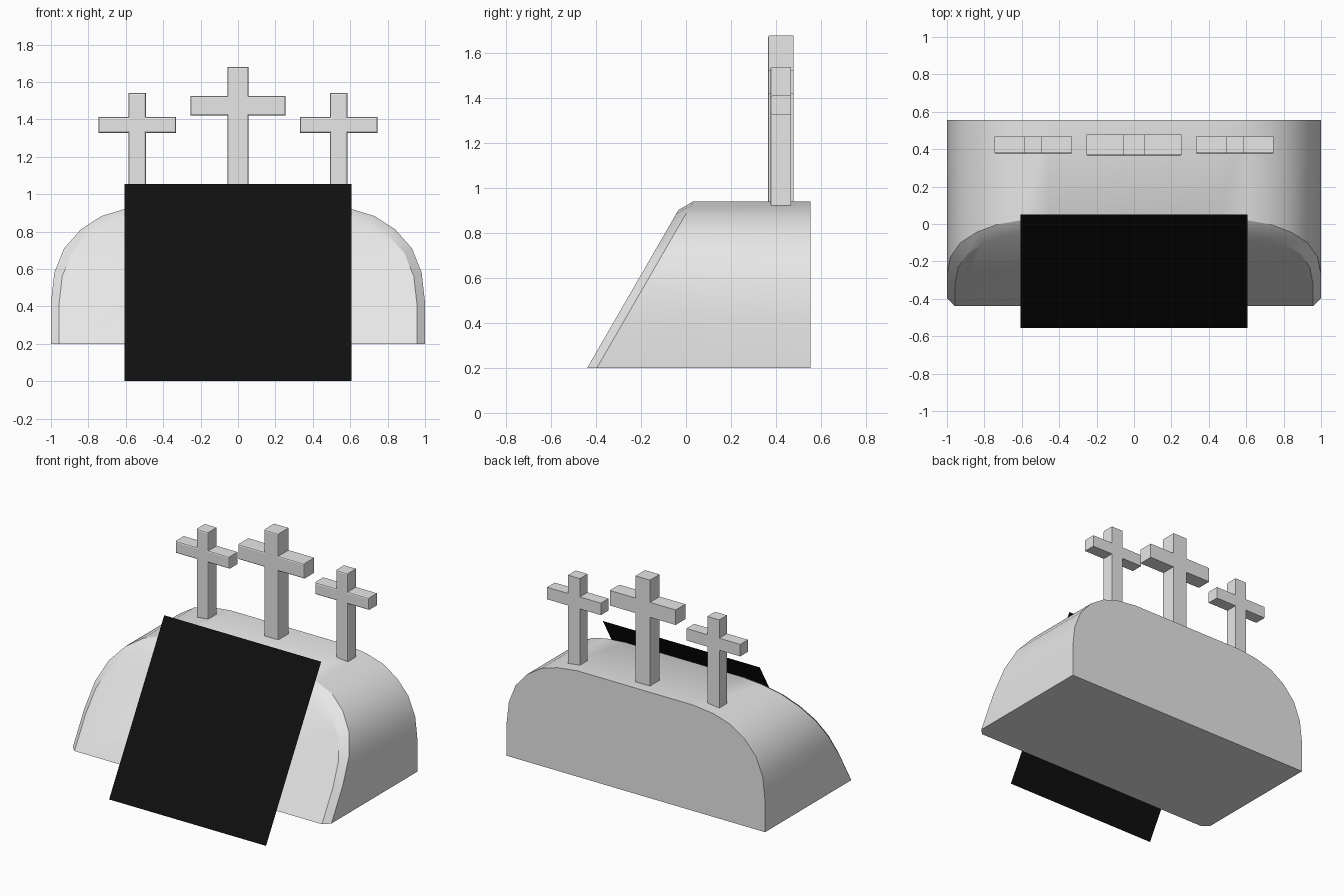
import bpy, bmesh, math

cube = bpy.data.objects.get("Cube")
if cube:
    bpy.data.objects.remove(cube, do_unlink=True)


def material(name, value):
    m = bpy.data.materials.new(name)
    m.use_nodes = True
    color = (value, value, value, 1)
    m.diffuse_color = color
    m.node_tree.nodes["Principled BSDF"].inputs["Base Color"].default_value = color
    return m


stone = material("light_stone", 0.8)
black = material("black_panel", 0.005)


def finish(name, bm, mat, smooth=False):
    mesh = bpy.data.meshes.new(name)
    bm.to_mesh(mesh)
    bm.free()
    mesh.materials.append(mat)
    obj = bpy.data.objects.new(name, mesh)
    bpy.context.collection.objects.link(obj)
    if smooth:
        bpy.ops.object.select_all(action="DESELECT")
        obj.select_set(True)
        bpy.context.view_layer.objects.active = obj
        bpy.ops.object.shade_smooth_by_angle(angle=math.radians(30))
    return obj


BASE = 0.2
BEVEL = 0.043
BACK = 0.555


def slope_y(z):
    """Depth of the leaning front at a given height."""
    return -0.555 + z / math.tan(math.radians(60))


# Domed body: back outline, front rim and inset front face bridged together
half = [(1, BASE), (1, 0.42), (0.982, 0.58), (0.93, 0.71), (0.84, 0.812),
        (0.73, 0.883), (0.605, 0.921), (0.45, 0.94)]
outline = half + [(-x, z) for x, z in reversed(half)]
bm = bmesh.new()
back = [bm.verts.new((x, BACK, z)) for x, z in outline]
rim = [bm.verts.new((x, slope_y(z) + BEVEL, z)) for x, z in outline]
face = []
for x, z in outline:
    zi = BASE + (z - BASE) * 0.95
    face.append(bm.verts.new((x * (1 - BEVEL), slope_y(zi), zi)))
n = len(outline)
for a, b in ((back, rim), (rim, face)):
    for i in range(n - 1):
        bm.faces.new((a[i], a[i + 1], b[i + 1], b[i]))
bm.faces.new(back)
bm.faces.new(face)
bm.faces.new((back[0], rim[0], face[0], face[-1], rim[-1], back[-1]))
bmesh.ops.recalc_face_normals(bm, faces=bm.faces)
finish("domed_body", bm, stone, smooth=True)

# Flat panel resting on the leaning front
bm = bmesh.new()
top = 1.055
corners = [(-0.607, 0), (0.607, 0), (0.607, top), (-0.607, top)]
bm.faces.new([bm.verts.new((x, slope_y(z) - 0.002, z)) for x, z in corners])
finish("front_panel", bm, black)


# Crosses: extruded outline with softened front edges
def cross(name, cx, post, arm, arm_low, arm_high, top, front, rear):
    right = [(post, 0.92), (post, arm_low), (arm, arm_low),
             (arm, arm_high), (post, arm_high), (post, top)]
    pts = right + [(-x, z) for x, z in reversed(right)]
    bm = bmesh.new()
    f = [bm.verts.new((cx + x, front, z)) for x, z in pts]
    r = [bm.verts.new((cx + x, rear, z)) for x, z in pts]
    front_face = bm.faces.new(f)
    bm.faces.new(r)
    for i in range(len(pts)):
        j = (i + 1) % len(pts)
        bm.faces.new((f[i], f[j], r[j], r[i]))
    bmesh.ops.recalc_face_normals(bm, faces=bm.faces)
    bmesh.ops.bevel(bm, geom=list(front_face.edges), offset=0.009,
                    segments=2, profile=0.5, affect="EDGES")
    finish(name, bm, stone)


cross("middle_cross", 0, 0.056, 0.255, 1.42, 1.525, 1.68, 0.365, 0.478)
for side, s in (("left", 1), ("right", -1)):
    cross(side + "_cross", s * 0.539, 0.046, 0.208, 1.328, 1.412, 1.54, 0.376, 0.468)
